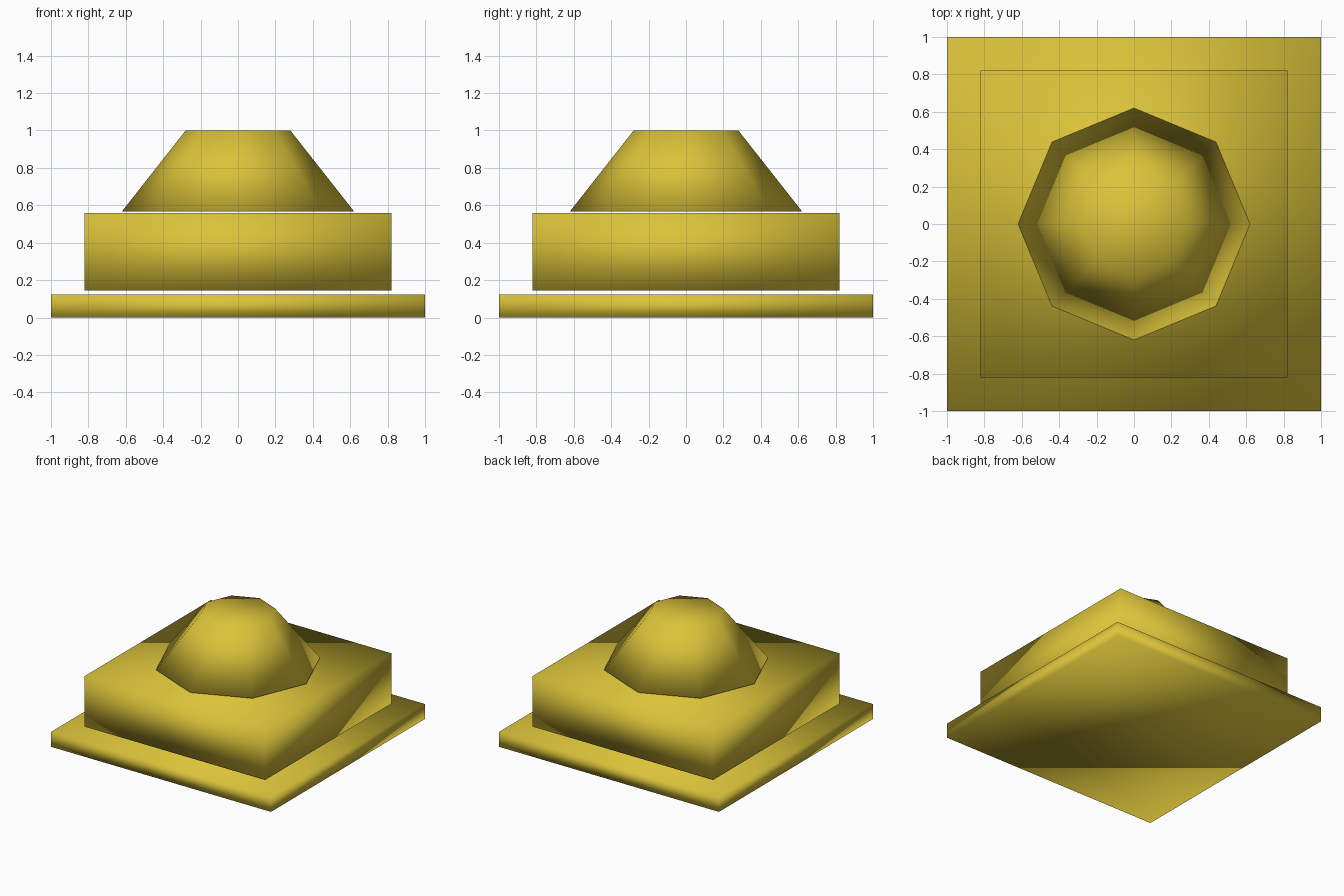
import bpy
import math

if "Cube" in bpy.data.objects:
    bpy.data.objects.remove(bpy.data.objects["Cube"])

# Single gold colour
gold = bpy.data.materials.new("gold")
gold.diffuse_color = (0.71, 0.55, 0.042, 1.0)
gold.use_nodes = True
gold.node_tree.nodes["Principled BSDF"].inputs["Base Color"].default_value = gold.diffuse_color


def tier(name, sides, r_bottom, r_top, z_bottom, z_top, turn=0.0):
    """Closed, smooth-shaded frustum with its first corner at angle `turn`."""
    verts = []
    for r, z in ((r_bottom, z_bottom), (r_top, z_top)):
        for i in range(sides):
            a = turn + 2 * math.pi * i / sides
            verts.append((r * math.cos(a), r * math.sin(a), z))
    faces = [tuple(reversed(range(sides))), tuple(range(sides, 2 * sides))]
    for i in range(sides):
        j = (i + 1) % sides
        faces.append((i, j, sides + j, sides + i))
    mesh = bpy.data.meshes.new(name)
    mesh.from_pydata(verts, [], faces)
    mesh.materials.append(gold)
    mesh.shade_smooth()
    obj = bpy.data.objects.new(name, mesh)
    bpy.context.collection.objects.link(obj)
    return obj


def slab(name, half, z_bottom, z_top):
    """Square slab aligned to the axes."""
    r = half * math.sqrt(2)
    return tier(name, 4, r, r, z_bottom, z_top, math.pi / 4)


# Thin square foot, square block, and eight-sided tapered cap, with small gaps
slab("base_plate", 1.0, 0.0, 0.122)
slab("middle_block", 0.82, 0.145, 0.56)
tier("tapered_cap", 8, 0.62, 0.28, 0.568, 1.0)
